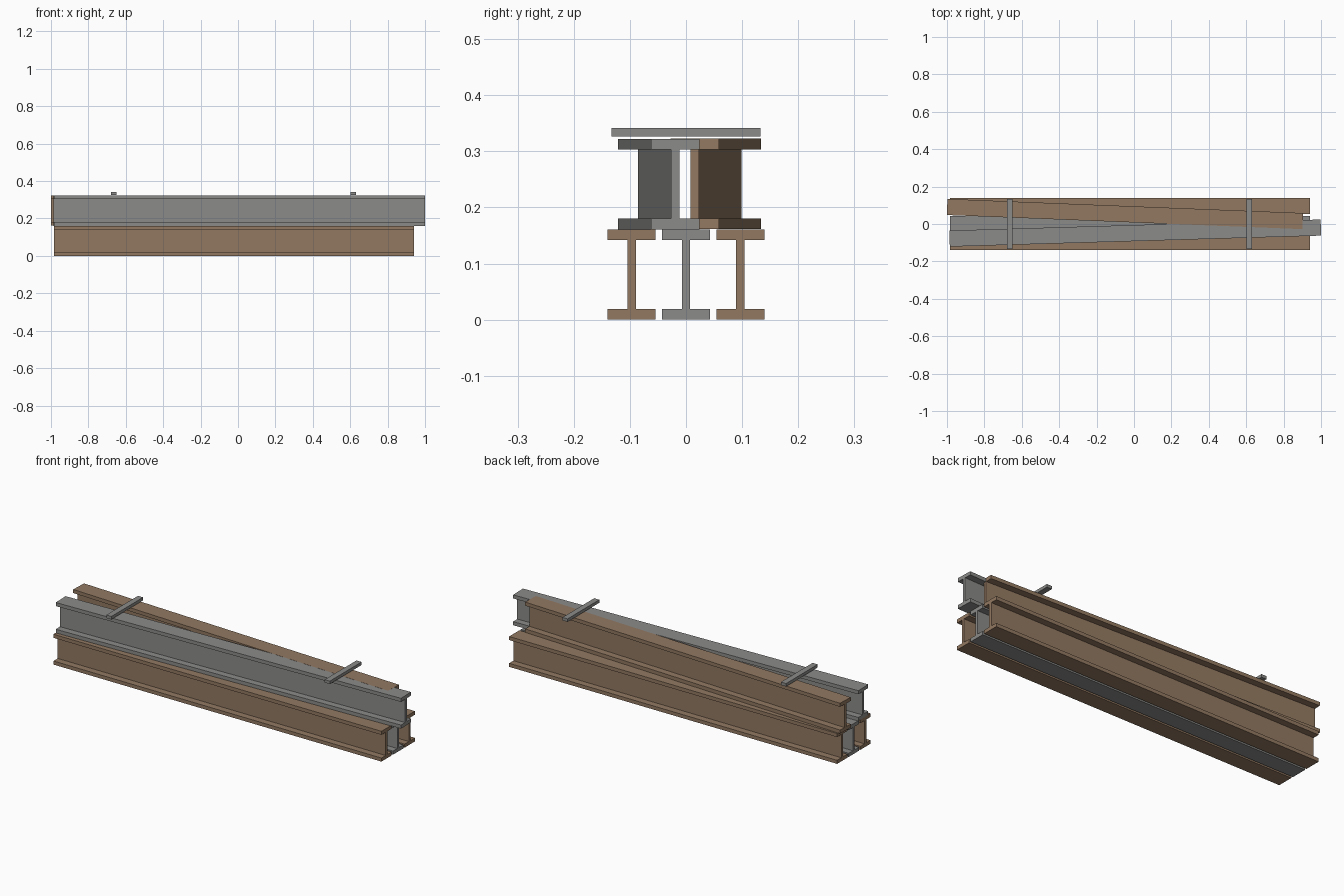
import bpy, math
from mathutils import Vector

cube = bpy.data.objects.get("Cube")
if cube:
    bpy.data.objects.remove(cube)

HEIGHT, HALF_W, FLANGE, HALF_WEB = 0.161, 0.043, 0.019, 0.0075


def material(name, rgb):
    mat = bpy.data.materials.new(name)
    mat.use_nodes = True
    mat.diffuse_color = (*rgb, 1)
    bsdf = next(n for n in mat.node_tree.nodes if n.type == 'BSDF_PRINCIPLED')
    bsdf.inputs["Base Color"].default_value = (*rgb, 1)
    return mat


grey = material("grey steel", (0.26, 0.26, 0.255))
brown = material("rusty brown", (0.29, 0.19, 0.12))


def extrude(name, outline, start, end, mat):
    """Sweep a closed (across, up) outline along the straight line start-end."""
    start, end = Vector(start), Vector(end)
    length, n = (end - start).length, len(outline)
    verts = [(x, y, z) for x in (0, length) for y, z in outline]
    faces = [(i, (i + 1) % n, (i + 1) % n + n, i + n) for i in range(n)]
    faces += [tuple(reversed(range(n))), tuple(range(n, 2 * n))]
    mesh = bpy.data.meshes.new(name)
    mesh.from_pydata(verts, [], [tuple(reversed(f)) for f in faces[:n]] + [faces[n], faces[n + 1]])
    mesh.materials.append(mat)
    # make all normals face outward
    import bmesh
    bm = bmesh.new()
    bm.from_mesh(mesh)
    bmesh.ops.recalc_face_normals(bm, faces=bm.faces)
    bm.to_mesh(mesh)
    bm.free()
    obj = bpy.data.objects.new(name, mesh)
    obj.location = start
    obj.rotation_euler.z = math.atan2(end.y - start.y, end.x - start.x)
    bpy.context.collection.objects.link(obj)


# I-beam section: right half, then mirrored back down the left
half = [(HALF_W, 0), (HALF_W, FLANGE), (HALF_WEB, FLANGE),
        (HALF_WEB, HEIGHT - FLANGE), (HALF_W, HEIGHT - FLANGE), (HALF_W, HEIGHT)]
section = half + [(-y, z) for y, z in reversed(half)]

# Lower row of parallel beams
for name, y, mat in (("front", -0.097, brown), ("middle", 0, grey), ("back", 0.097, brown)):
    extrude(f"lower_{name}_beam", section, (-0.985, y, 0), (0.94, y, 0), mat)

# Upper beams, lying slightly askew; the brown one rests a hair higher
extrude("upper_front_beam", section, (-0.986, -0.078, HEIGHT), (0.999, -0.019, HEIGHT), grey)
extrude("upper_back_beam", section, (-0.999, 0.091, HEIGHT + 0.0005),
        (0.902, 0.0155, HEIGHT + 0.0005), brown)

# Cross bars on top
bar = [(-0.015, 0), (0.015, 0), (0.015, 0.016), (-0.015, 0.016)]
for name, x in (("right", -0.665), ("left", 0.617)):
    extrude(f"{name}_cross_bar", bar, (x, -0.133, 0.326), (x, 0.133, 0.326), grey)
